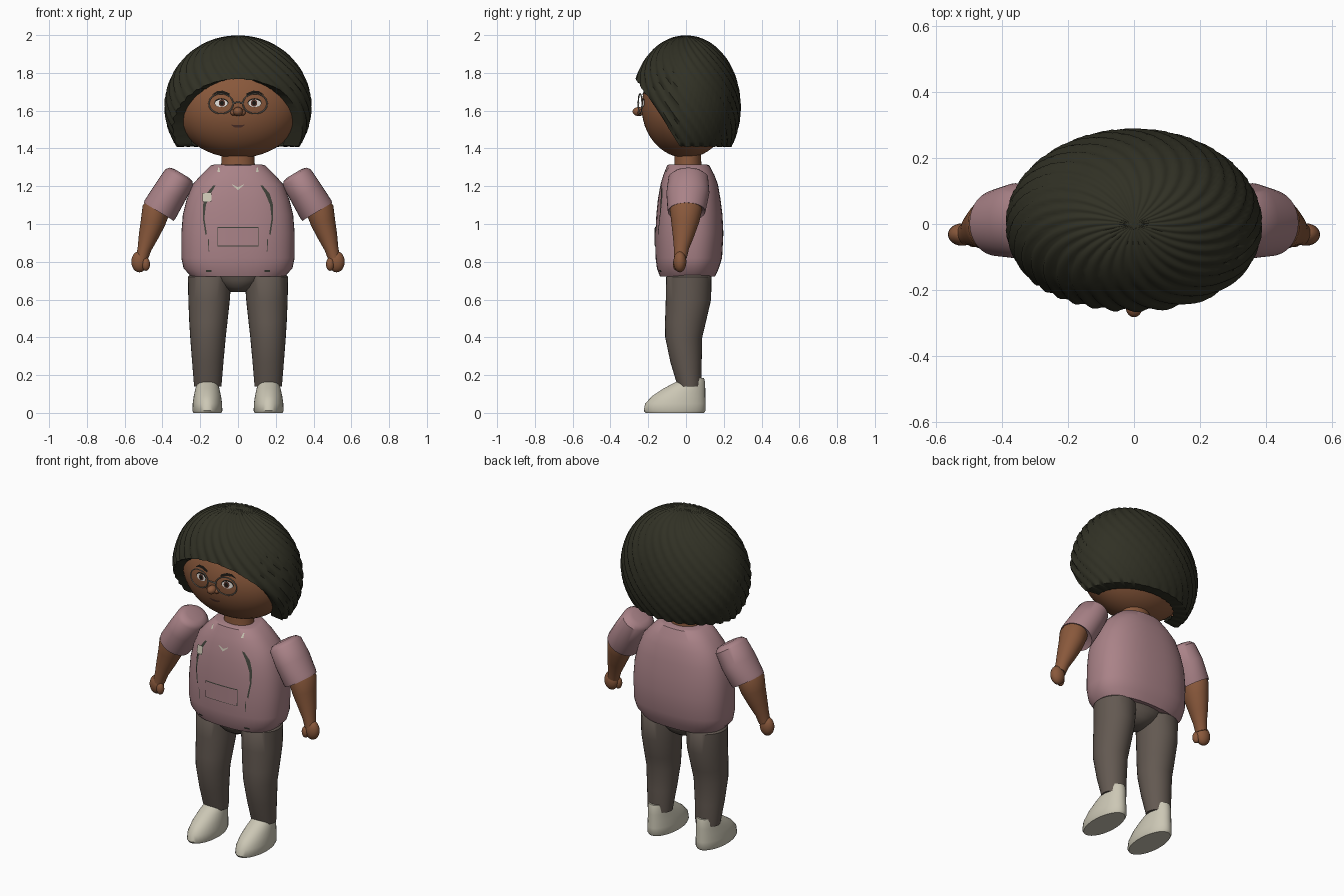
import bpy, bmesh, math
from mathutils import Vector
from mathutils.bvhtree import BVHTree

if "Cube" in bpy.data.objects:
    bpy.data.objects.remove(bpy.data.objects["Cube"])


def mat(name, r, g, b):
    m = bpy.data.materials.new(name)
    m.diffuse_color = (r, g, b, 1)
    m.use_nodes = True
    m.node_tree.nodes["Principled BSDF"].inputs["Base Color"].default_value = m.diffuse_color
    return m


HAIR = mat("dark hair", .030, .030, .018)
SKIN = mat("brown skin", .25, .098, .044)
MAUVE = mat("mauve cloth", .40, .225, .245)
PANTS = mat("taupe trousers", .125, .100, .083)
CREAM = mat("cream", .60, .57, .46)
STRAP = mat("dark strap", .055, .058, .045)
WHITE = mat("eye white", .75, .72, .68)
BLACK = mat("near black", .010, .008, .006)
FRAME = mat("grey wire", .28, .26, .22)
LIP = mat("mouth brown", .09, .035, .025)


def finish(name, bm, material, angle=40):
    bmesh.ops.recalc_face_normals(bm, faces=bm.faces)
    me = bpy.data.meshes.new(name)
    bm.to_mesh(me)
    bm.free()
    me.materials.append(material)
    for p in me.polygons:
        p.use_smooth = True
    me.set_sharp_from_angle(angle=math.radians(angle))
    ob = bpy.data.objects.new(name, me)
    bpy.context.collection.objects.link(ob)
    return ob


def skin_rings(bm, rings):
    # join equal vertex loops with quads and cap both ends
    loops = [[bm.verts.new(p) for p in r] for r in rings]
    n = len(loops[0])
    for a, b in zip(loops, loops[1:]):
        for i in range(n):
            j = (i + 1) % n
            bm.faces.new((a[i], a[j], b[j], b[i]))
    bm.faces.new(loops[0])
    bm.faces.new(loops[-1])


def loft(name, rings, material, side=1, seg=32, power=2.0, tilt=0.0):
    # rings: centre x, y, z, radius x, radius y
    out = []
    for x, y, z, rx, ry in rings:
        pts = []
        for i in range(seg):
            a = 2 * math.pi * i / seg
            c, s = math.cos(a), math.sin(a)
            u = rx * math.copysign(abs(c) ** (2 / power), c)
            v = ry * math.copysign(abs(s) ** (2 / power), s)
            pts.append((side * (x + u * math.cos(tilt)), y + v, z + u * math.sin(tilt)))
        out.append(pts)
    bm = bmesh.new()
    skin_rings(bm, out)
    return finish(name, bm, material)


def ball(name, c, r, material, seg=24):
    bm = bmesh.new()
    bmesh.ops.create_uvsphere(bm, u_segments=seg, v_segments=seg // 2, radius=1)
    for v in bm.verts:
        v.co = Vector((v.co.x * r[0] + c[0], v.co.y * r[1] + c[1], v.co.z * r[2] + c[2]))
    return finish(name, bm, material)


def surface(ob):
    bm = bmesh.new()
    bm.from_mesh(ob.data)
    tree = BVHTree.FromBMesh(bm)
    bm.free()
    return tree


def plate(name, pairs, tree, lift, material, side=1):
    # strip between pairs of (x, z) points, laid on the front of a surface
    bm = bmesh.new()
    rows = []
    for pair in pairs:
        row = []
        for x, z in pair:
            hit = tree.ray_cast(Vector((side * x, -2, z)), Vector((0, 1, 0)))[0]
            row.append(bm.verts.new((side * x, hit.y - lift, z)))
        rows.append(row)
    for a, b in zip(rows, rows[1:]):
        bm.faces.new((a[0], a[1], b[1], b[0]))
    ob = finish(name, bm, material)
    if ob.data.polygons[0].normal.y > 0:
        ob.data.flip_normals()
    return ob


def oval(cx, cz, rx, rz, n=10):
    return [((cx - rx * math.cos(t), cz - rz * math.sin(t)), (cx - rx * math.cos(t), cz + rz * math.sin(t)))
            for t in (math.pi * (.04 + .92 * i / n) for i in range(n + 1))]


# Head and neck
head = ball("head", (0, 0, 1.62), (.335, .235, .27), SKIN, 48)
face = surface(head)
loft("neck", [(0, .01, 1.28, .092, .075), (0, .01, 1.34, .087, .07), (0, .01, 1.42, .085, .07)], SKIN)
ball("nose", (0, -.25, 1.595), (.026, .033, .024), SKIN)

# Hair: scalloped locks spiralling from the crown to a hem that rises over the face
SEG, ROWS, LOCKS = 180, 28, 30


def hair_point(a, th, scale=1.0):
    wave = abs(math.sin(LOCKS / 2 * (a + 1.0 * math.cos(th)))) - .6
    k = scale * (1 + .045 * wave * min(1, th * 1.3))
    s = math.sin(th)
    return Vector((.384 * s * math.cos(a) * k, .286 * s * math.sin(a) * k,
                   1.62 + .378 * math.cos(th) * (1 + .02 * wave * min(1, th * 2))))


def hem_angle(a):
    th = .9
    while th < 2.16:
        y = .286 * math.sin(th) * math.sin(a)
        if 1.62 + .378 * math.cos(th) < 1.41 + .37 * max(0, -y - .03) / .24:
            break
        th += .01
    return th


angles = [2 * math.pi * i / SEG for i in range(SEG)]
hems = [hem_angle(a) for a in angles]
rings = [[hair_point(a, max(.02, h * r / ROWS)) for a, h in zip(angles, hems)] for r in range(ROWS + 1)]
rings.append([hair_point(a, h - .01, .74) for a, h in zip(angles, hems)])
bm = bmesh.new()
skin_rings(bm, rings)
bm.faces.ensure_lookup_table()
bmesh.ops.delete(bm, geom=[bm.faces[-1]], context='FACES_ONLY')
finish("hair", bm, HAIR, 50)

# Torso
shirt = loft("shirt", [
    (0, .010, 1.315, .125, .100), (0, .012, 1.310, .145, .112), (0, .015, 1.26, .195, .135),
    (0, .017, 1.21, .240, .152), (0, .017, 1.13, .272, .166), (0, .018, 1.05, .292, .175),
    (0, .018, .95, .300, .180), (0, .015, .82, .300, .176), (0, .010, .765, .288, .164),
    (0, .008, .722, .248, .146), (0, .008, .728, .22, .12)], MAUVE, seg=48, power=2.5)
front = surface(shirt)
loft("hips", [(0, .01, .75, .22, .12), (0, .01, .70, .15, .11), (0, .01, .665, .09, .09),
              (0, .01, .64, .04, .05)], PANTS)

# Front pocket with a darker seam behind it, badge and collar tabs
cols = [-.105 + .021 * i for i in range(11)]
plate("pocket_seam", [((x * 1.03, .882), (x * 1.03, .983)) for x in cols], front, .003, STRAP)
plate("front_pocket", [((x, .886), (x, .979)) for x in cols], front, .006, MAUVE)
plate("badge", [((-.187, 1.12), (-.187, 1.165)), ((-.14, 1.12), (-.14, 1.165))], front, .009, CREAM)
plate("collar_tab", [((-.032, 1.207), (-.03, 1.21)), ((0, 1.18), (0, 1.195)),
                     ((.032, 1.207), (.03, 1.21))], front, .006, CREAM)

for side, tag in ((-1, "left"), (1, "right")):
    # Strap shadows, side pocket seam and small tabs
    plate(tag + "_strap", [((.118, 1.205), (.13, 1.205)), ((.145, 1.16), (.168, 1.16)),
                           ((.17, 1.10), (.186, 1.10)), ((.178, 1.03), (.186, 1.03)),
                           ((.165, .95), (.172, .94))], front, .005, STRAP, side)
    plate(tag + "_side_seam", [((.152, .855), (.156, .855)), ((.155, .92), (.159, .92))],
          front, .004, STRAP, side)
    plate(tag + "_shoulder_tab", [((.095, 1.275), (.108, 1.275)), ((.1, 1.30), (.106, 1.30))],
          front, .006, CREAM, side)
    plate(tag + "_hem_tab", [((.14, .745), (.17, .745)), ((.14, .757), (.17, .757))],
          front, .004, STRAP, side)

    # Arms
    loft(tag + "_sleeve", [
        (.298, .012, 1.268, .045, .055), (.301, .012, 1.262, .070, .085), (.311, .012, 1.246, .086, .105),
        (.36, .010, 1.165, .091, .114), (.412, .004, 1.078, .095, .102), (.42, .003, 1.065, .093, .099),
        (.414, .003, 1.075, .07, .08)], MAUVE, side, tilt=.545)
    loft(tag + "_forearm", [
        (.42, .0, 1.11, .066, .078), (.434, .0, 1.075, .074, .085), (.45, -.004, 1.01, .066, .074),
        (.476, -.014, .93, .051, .055), (.495, -.024, .87, .037, .040), (.508, -.03, .82, .032, .034)],
         SKIN, side, tilt=.3)
    ball(tag + "_hand", (side * .522, -.032, .80), (.043, .034, .056), SKIN)
    ball(tag + "_thumb", (side * .488, -.048, .787), (.022, .022, .035), SKIN)

    # Legs and shoes
    loft(tag + "_leg", [
        (.15, .015, .745, .09, .10), (.15, .015, .72, .115, .12), (.153, .013, .60, .110, .120),
        (.157, -.003, .48, .101, .108), (.159, -.012, .40, .094, .098), (.16, .0, .27, .083, .083),
        (.16, .016, .16, .074, .066), (.16, .018, .14, .072, .062)], PANTS, side)
    loft(tag + "_shoe", [
        (.162, -.06, 0, .074, .155), (.162, -.06, .012, .079, .164), (.162, -.056, .05, .078, .160),
        (.162, -.038, .09, .072, .140), (.162, -.008, .13, .063, .110), (.162, .025, .165, .054, .075),
        (.162, .04, .186, .046, .055)], CREAM, side)

    # Ear and nostril
    ball(tag + "_ear", (side * .312, -.02, 1.52), (.022, .035, .05), SKIN, 16)
    ball(tag + "_nostril", (side * .024, -.237, 1.59), (.017, .02, .016), SKIN, 12)

    # Eye, brow and wire spectacles
    plate(tag + "_eye_rim", oval(.088, 1.642, .037, .024), face, .002, BLACK, side)
    plate(tag + "_eye_white", oval(.088, 1.639, .033, .020), face, .004, WHITE, side)
    plate(tag + "_iris", oval(.085, 1.640, .017, .019), face, .006, LIP, side)
    plate(tag + "_pupil", oval(.085, 1.640, .010, .012), face, .008, BLACK, side)
    plate(tag + "_brow", [((.045, 1.678), (.045, 1.692)), ((.08, 1.69), (.08, 1.706)),
                          ((.11, 1.692), (.11, 1.704)), ((.135, 1.683), (.135, 1.687))],
          face, .005, BLACK, side)
    bpy.ops.mesh.primitive_torus_add(major_segments=32, minor_segments=6, major_radius=.06,
                                     minor_radius=.0035, location=(side * .09, -.243, 1.637),
                                     rotation=(math.pi / 2, 0, side * .15))
    lens = bpy.context.object
    lens.name = tag + "_lens_rim"
    lens.scale = (1.08, .88, 1)
    lens.data.materials.append(FRAME)

# Spectacle bridge and mouth
loft("spectacle_bridge", [(-.03, -.25, 1.64, .004, .004), (0, -.255, 1.645, .004, .004),
                          (.03, -.25, 1.64, .004, .004)], FRAME, seg=8, tilt=math.pi / 2)
plate("mouth", [((-.035, 1.522), (-.035, 1.526)), ((-.015, 1.510), (-.015, 1.524)),
                ((.015, 1.510), (.015, 1.524)), ((.035, 1.522), (.035, 1.526))], face, .004, LIP)
